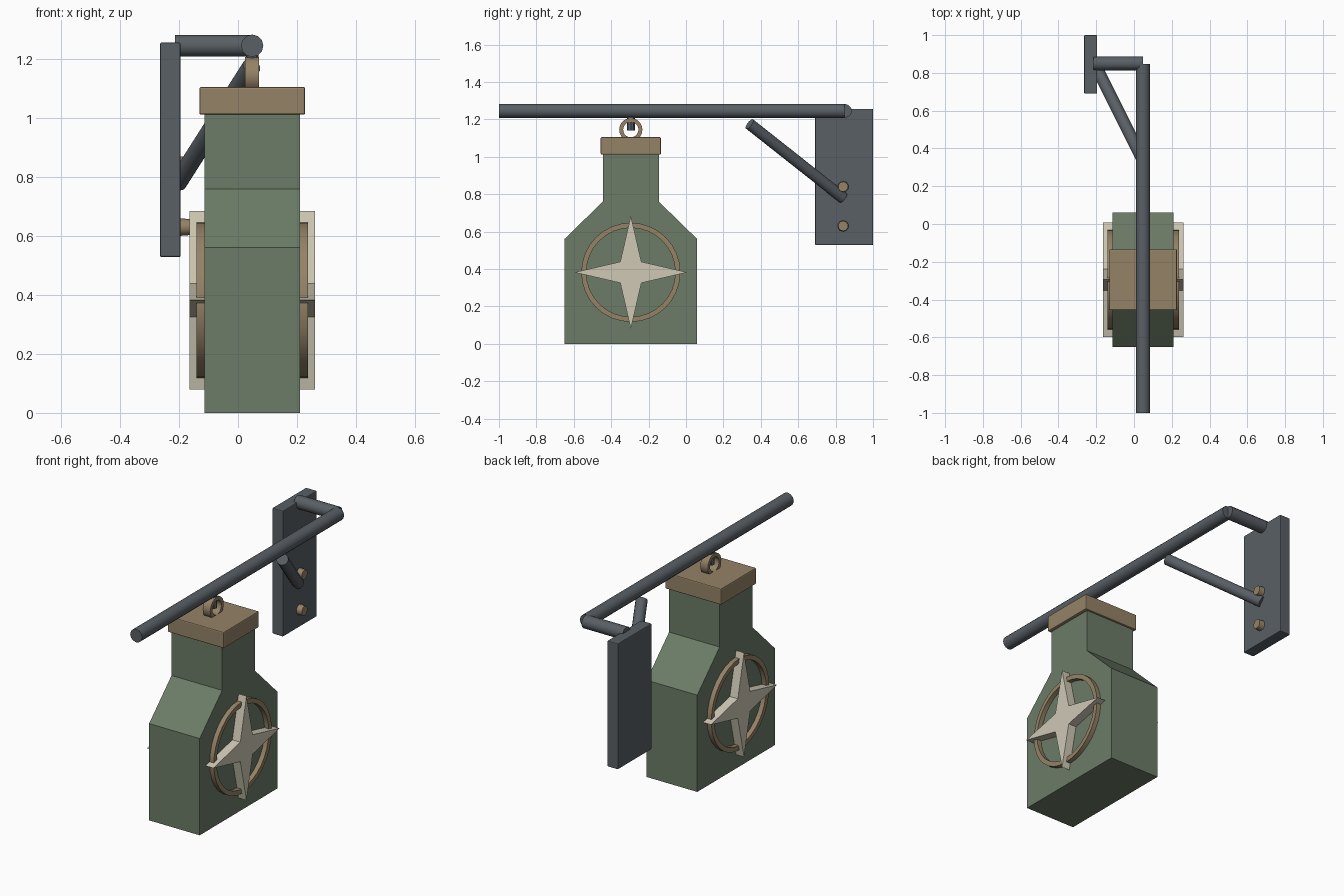
import bpy, bmesh
from math import pi, cos, sin, radians
from mathutils import Vector

if "Cube" in bpy.data.objects:
    bpy.data.objects.remove(bpy.data.objects["Cube"])

CX, CY = 0.048, -0.295          # hanging axis of the sign
STAR_Z = 0.382


def material(name, rgb):
    m = bpy.data.materials.new(name)
    m.diffuse_color = (*rgb, 1)
    m.use_nodes = True
    m.node_tree.nodes["Principled BSDF"].inputs["Base Color"].default_value = m.diffuse_color
    return m


GREEN = material("green_paint", (0.15, 0.20, 0.135))
BRASS = material("aged_brass", (0.30, 0.225, 0.135))
CREAM = material("cream_paint", (0.62, 0.58, 0.46))
STEEL = material("dark_steel", (0.10, 0.115, 0.13))


def finish(name, bm, mat, bevel=0.0, smooth=False):
    bmesh.ops.recalc_face_normals(bm, faces=bm.faces)
    me = bpy.data.meshes.new(name)
    bm.to_mesh(me)
    bm.free()
    ob = bpy.data.objects.new(name, me)
    bpy.context.collection.objects.link(ob)
    me.materials.append(mat)
    if bevel:
        b = ob.modifiers.new("Bevel", "BEVEL")
        b.width, b.segments = bevel, 2
    if smooth:
        bpy.ops.object.select_all(action='DESELECT')
        ob.select_set(True)
        bpy.context.view_layer.objects.active = ob
        bpy.ops.object.shade_smooth_by_angle(angle=radians(40))
    return ob


def extrude_x(name, profile, x0, x1, mat):
    """Extrude a (y, z) outline from x0 to x1."""
    bm = bmesh.new()
    face = bm.faces.new([bm.verts.new((x0, y, z)) for y, z in profile])
    ext = bmesh.ops.extrude_face_region(bm, geom=[face])
    bmesh.ops.translate(bm, vec=(x1 - x0, 0, 0),
                        verts=[g for g in ext["geom"] if isinstance(g, bmesh.types.BMVert)])
    return finish(name, bm, mat)


def box(name, lo, hi, mat, bevel=0.0):
    bm = bmesh.new()
    bmesh.ops.create_cube(bm, size=1)
    lo, hi = Vector(lo), Vector(hi)
    bmesh.ops.scale(bm, vec=hi - lo, verts=bm.verts)
    bmesh.ops.translate(bm, vec=(lo + hi) / 2, verts=bm.verts)
    return finish(name, bm, mat, bevel)


def rod(name, a, b, r, mat, sides=12, tip=None):
    bm = bmesh.new()
    a, b = Vector(a), Vector(b)
    bmesh.ops.create_cone(bm, cap_ends=True, segments=sides, radius1=r,
                          radius2=r if tip is None else tip, depth=(b - a).length)
    bmesh.ops.rotate(bm, verts=bm.verts, cent=(0, 0, 0),
                     matrix=(b - a).to_track_quat('Z', 'Y').to_matrix())
    bmesh.ops.translate(bm, vec=(a + b) / 2, verts=bm.verts)
    return finish(name, bm, mat, smooth=True)


def band(name, y, z, r_in, r_out, x0, x1, mat, sides):
    """Flat ring with a rectangular section, axis along x."""
    bm = bmesh.new()
    section = [(r_in, x0), (r_out, x0), (r_out, x1), (r_in, x1)]
    loops = [[bm.verts.new((x, y + r * cos(t), z + r * sin(t))) for r, x in section]
             for t in (2 * pi * i / sides for i in range(sides))]
    for i in range(sides):
        p, q = loops[i], loops[(i + 1) % sides]
        for j in range(4):
            k = (j + 1) % 4
            bm.faces.new((p[j], p[k], q[k], q[j]))
    return finish(name, bm, mat, smooth=True)


# Bottle-shaped sign body
half = [(0.355, 0.0), (0.355, 0.56), (0.15, 0.76), (0.15, 1.02)]
outline = [(CY + y, z) for y, z in half] + [(CY - y, z) for y, z in reversed(half)]
extrude_x("bottle_body", outline, -0.114, 0.21, GREEN)

# Cap and hanging loop
box("bottle_cap", (-0.131, CY - 0.161, 1.011), (0.228, CY + 0.161, 1.105), BRASS, 0.006)
band("hanging_loop", CY, 1.145, 0.041, 0.062, CX - 0.024, CX + 0.024, BRASS, 20)
rod("hanger_pin", (CX, CY, 1.14), (CX, CY, 1.22), 0.021, STEEL, 8)

# Star and ring emblem on both faces
star = []
for i in range(8):
    r = 0.302 if i % 2 == 0 else 0.08
    star.append((CY + r * cos(i * pi / 4), STAR_Z + r * sin(i * pi / 4)))
for side, face_x, d in (("right", 0.209, 1), ("left", -0.113, -1)):
    extrude_x("star_" + side, star, face_x, face_x + d * 0.052, CREAM)
    band("emblem_ring_" + side, CY, STAR_Z, 0.238, 0.265,
         face_x, face_x + d * 0.028, BRASS, 32)

# Wall bracket
box("wall_plate", (-0.264, 0.69, 0.528), (-0.195, 1.0, 1.256), STEEL, 0.005)
rod("main_bar", (CX, -1.0, 1.245), (CX, 0.848, 1.245), 0.038, STEEL)
rod("wall_arm", (-0.214, 0.85, 1.245), (CX, 0.85, 1.245), 0.037, STEEL)
rod("diagonal_brace", (-0.205, 0.84, 0.78), (0.046, 0.34, 1.175), 0.032, STEEL)

# Plate bolts
for i, z in enumerate((0.63, 0.84)):
    rod(f"bolt_{i + 1}", (-0.2, 0.84, z), (-0.162, 0.84, z), 0.03, BRASS, 10, 0.027)
